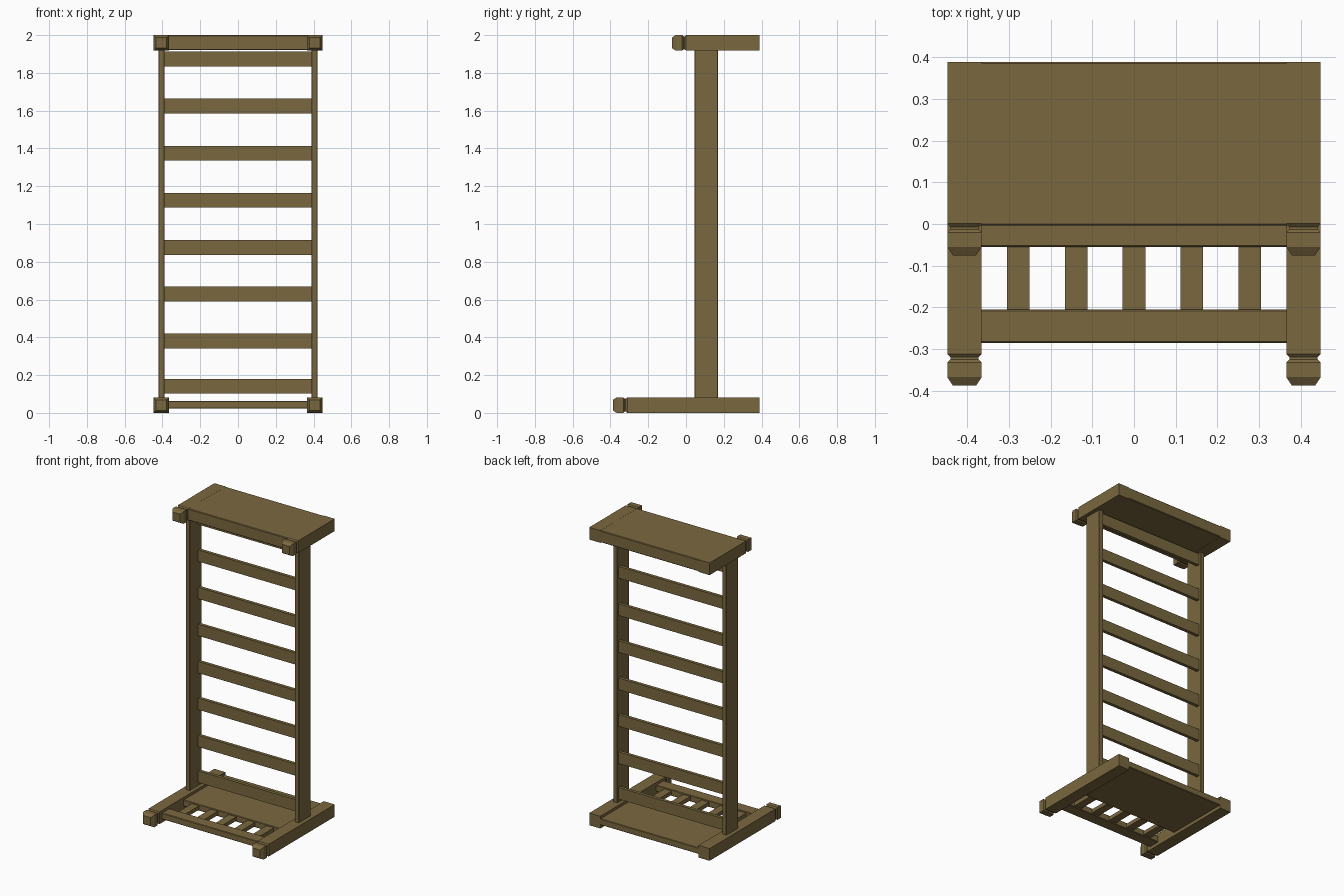
import bpy, bmesh

if "Cube" in bpy.data.objects:
    bpy.data.objects.remove(bpy.data.objects["Cube"])

wood = bpy.data.materials.new("brown wood")
wood.diffuse_color = (0.195, 0.138, 0.05, 1)
wood.use_nodes = True
wood.node_tree.nodes["Principled BSDF"].inputs["Base Color"].default_value = wood.diffuse_color


def finish(name, bm):
    bmesh.ops.recalc_face_normals(bm, faces=bm.faces)
    me = bpy.data.meshes.new(name)
    bm.to_mesh(me)
    bm.free()
    me.materials.append(wood)
    ob = bpy.data.objects.new(name, me)
    bpy.context.collection.objects.link(ob)
    return ob


def box(name, x0, x1, y0, y1, z0, z1, bevel=0.0):
    bm = bmesh.new()
    bmesh.ops.create_cube(bm, size=1)
    for v in bm.verts:
        v.co = ((x0 + x1) / 2 + v.co.x * (x1 - x0),
                (y0 + y1) / 2 + v.co.y * (y1 - y0),
                (z0 + z1) / 2 + v.co.z * (z1 - z0))
    if bevel:
        bmesh.ops.bevel(bm, geom=bm.edges[:], offset=bevel, segments=1, affect='EDGES')
    return finish(name, bm)


def post(name, cx, cz, profile):
    """Square post along y, from (y, half width) stations."""
    bm = bmesh.new()
    rings = [[bm.verts.new((cx + sx * h, y, cz + sz * h))
              for sx, sz in ((-1, -1), (1, -1), (1, 1), (-1, 1))] for y, h in profile]
    for a, b in zip(rings, rings[1:]):
        for i in range(4):
            j = (i + 1) % 4
            bm.faces.new((a[i], a[j], b[j], b[i]))
    bm.faces.new(rings[0])
    bm.faces.new(rings[-1])
    return finish(name, bm)


LOW, HIGH, H = 0.041, 1.959, 0.041


def tip(y):
    return [(y, 0.028), (y + 0.02, H), (y + 0.055, H), (y + 0.062, 0.034),
            (y + 0.068, 0.034), (y + 0.076, H)]


# posts with shaped tips, and the side rails
for s, side in ((-1, "left"), (1, "right")):
    post(side + "_headboard_post", s * 0.406, LOW, tip(-0.387) + [(0.388, H)])
    post(side + "_footboard_post", s * 0.406, HIGH, tip(-0.075) + [(0.388, H)])
    xs = sorted((s * 0.39, s * 0.42))
    box(side + "_side_rail", *xs, 0.045, 0.17, 0.07, 1.93, 0.002)

# solid footboard
box("footboard_panel", -0.38, 0.38, -0.004, 0.388, 1.921, 1.9995, 0.004)

# headboard: panel, cross rail and spindles
box("headboard_panel", -0.38, 0.38, -0.055, 0.386, 0.022, 0.064, 0.003)
box("headboard_top_rail", -0.38, 0.38, -0.285, -0.205, 0.022, 0.064, 0.003)
for i in range(5):
    c = (i - 2) * 0.1385
    box(f"headboard_spindle_{i + 1}", c - 0.027, c + 0.027, -0.21, -0.05, 0.03, 0.056)

# mattress slats
for i, z in enumerate((0.141, 0.38, 0.63, 0.876, 1.126, 1.374, 1.625, 1.873)):
    box(f"bed_slat_{i + 1}", -0.394, 0.394, 0.135, 0.157, z - 0.039, z + 0.039)
